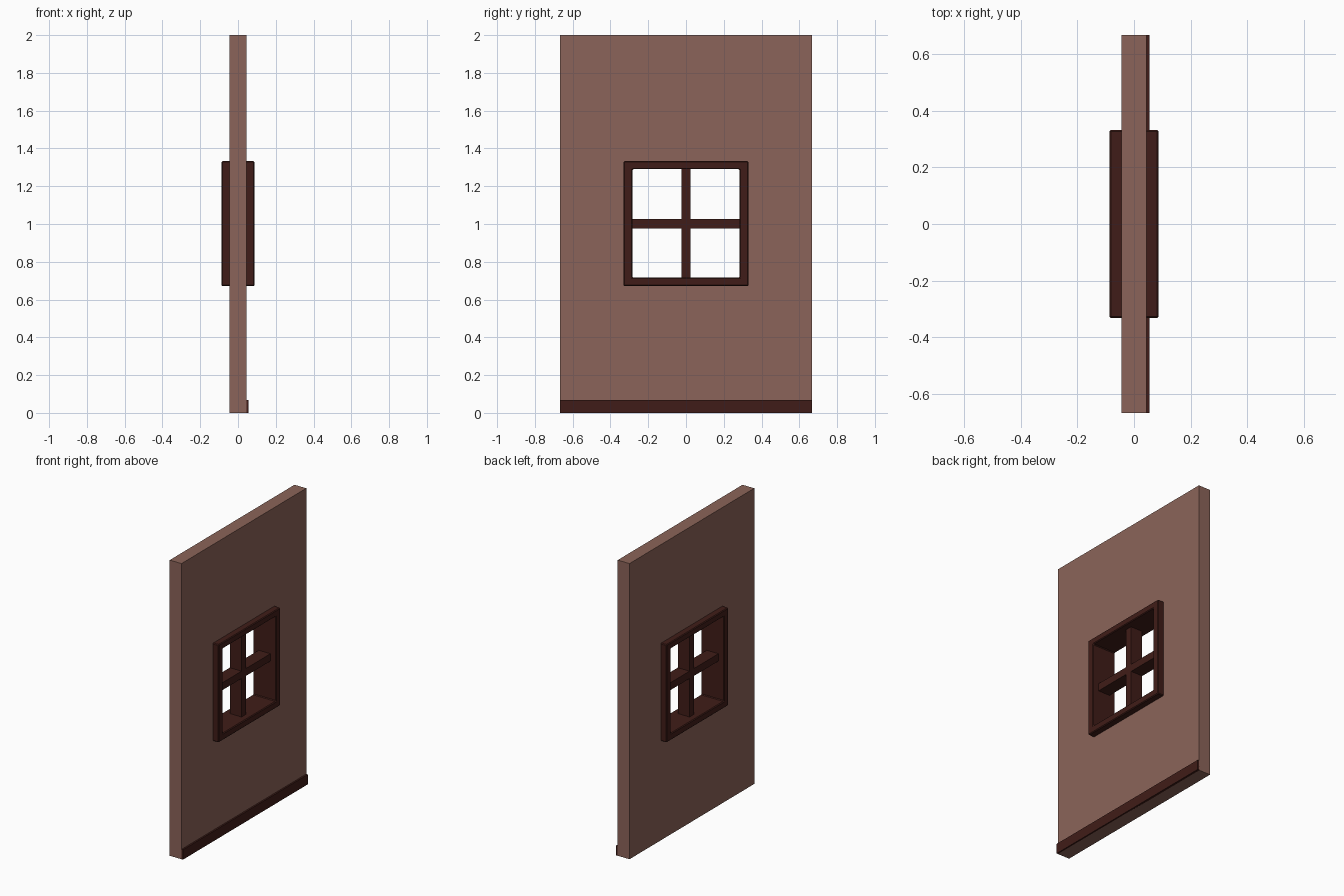
import bpy, bmesh

if "Cube" in bpy.data.objects:
    bpy.data.objects.remove(bpy.data.objects["Cube"])


def material(name, rgb):
    m = bpy.data.materials.new(name)
    m.diffuse_color = (*rgb, 1)
    m.use_nodes = True
    m.node_tree.nodes["Principled BSDF"].inputs["Base Color"].default_value = m.diffuse_color
    return m


plaster = material("plaster", (0.26, 0.127, 0.1))
dark_wood = material("dark_wood", (0.051, 0.012, 0.009))


def finish(name, bm, mat):
    bmesh.ops.recalc_face_normals(bm, faces=bm.faces)
    mesh = bpy.data.meshes.new(name)
    bm.to_mesh(mesh)
    bm.free()
    mesh.materials.append(mat)
    obj = bpy.data.objects.new(name, mesh)
    bpy.context.collection.objects.link(obj)
    return obj


def box(name, x, y, z, mat):
    bm = bmesh.new()
    bmesh.ops.create_cube(bm, size=1)
    for v in bm.verts:
        v.co = [r[0] if c < 0 else r[1] for c, r in zip(v.co, (x, y, z))]
    return finish(name, bm, mat)


def ring(name, depth, outer, inner, mat):
    """Rectangular slab with a rectangular opening; rects are (half_y, z0, z1)."""
    bm = bmesh.new()

    def loop(x, rect):
        h, z0, z1 = rect
        return [bm.verts.new((x, y, z)) for y, z in ((-h, z0), (h, z0), (h, z1), (-h, z1))]

    loops = [loop(-depth, outer), loop(depth, outer), loop(depth, inner), loop(-depth, inner)]
    for i in range(4):
        a, b = loops[i], loops[(i + 1) % 4]
        for j in range(4):
            k = (j + 1) % 4
            bm.faces.new((a[j], a[k], b[k], b[j]))
    return finish(name, bm, mat)


# Wall panel with window opening, and skirting on the +x face
ring("wall", 0.044, (0.667, 0, 2), (0.31, 0.69, 1.313), plaster)
box("skirting_board", (0.04, 0.055), (-0.667, 0.667), (0, 0.067), dark_wood)

# Window frame with slightly chamfered edges
frame = ring("window_frame", 0.087, (0.331, 0.671, 1.333), (0.284, 0.717, 1.29), dark_wood)
bevel = frame.modifiers.new("chamfer", 'BEVEL')
bevel.width = 0.005
bevel.segments = 1

# Crossed glazing bars, recessed inside the frame
box("vertical_bar", (-0.044, 0.044), (-0.025, 0.025), (0.70, 1.31), dark_wood)
box("horizontal_bar", (-0.044, 0.044), (-0.30, 0.30), (0.977, 1.027), dark_wood)
